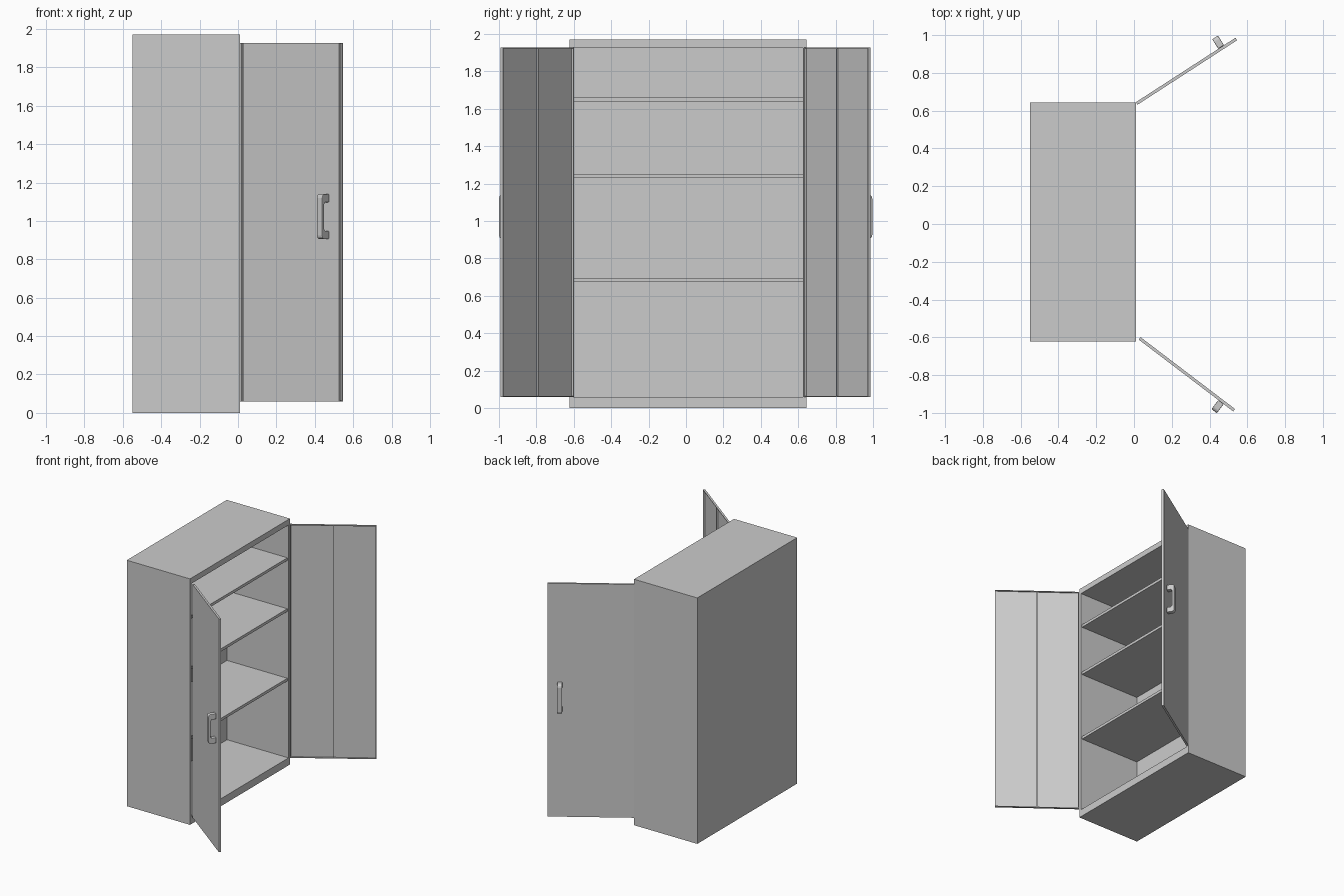
import bpy, bmesh
from mathutils import Matrix, Vector

if "Cube" in bpy.data.objects:
    bpy.data.objects.remove(bpy.data.objects["Cube"])

IDENT = Matrix.Identity(4)


def finish(name, bm, mat=IDENT):
    bm.transform(mat)
    bmesh.ops.recalc_face_normals(bm, faces=bm.faces)
    me = bpy.data.meshes.new(name)
    bm.to_mesh(me)
    bm.free()
    ob = bpy.data.objects.new(name, me)
    bpy.context.collection.objects.link(ob)
    return ob


def add_box(bm, lo, hi):
    lo, hi = Vector(lo), Vector(hi)
    m = Matrix.Translation((lo + hi) / 2) @ Matrix.Diagonal((*(hi - lo), 1))
    bmesh.ops.create_cube(bm, size=1, matrix=m)


def box(name, lo, hi):
    bm = bmesh.new()
    add_box(bm, lo, hi)
    return finish(name, bm)


# cabinet shell: a block with its +x face inset and pushed in
X0, X1, Y0, Y1, H = -0.55, 0.01, -0.622, 0.643, 1.97
IY0, IY1, IZ0, IZ1, BACK = -0.605, 0.625, 0.06, 1.925, -0.535
bm = bmesh.new()
add_box(bm, (X0, Y0, 0), (X1, Y1, H))
front = max(bm.faces, key=lambda f: f.calc_center_median().x)
bmesh.ops.inset_region(bm, faces=[front], thickness=0.01)
for v in front.verts:
    v.co.y = IY0 if v.co.y < 0 else IY1
    v.co.z = IZ0 if v.co.z < 1 else IZ1
ext = bmesh.ops.extrude_discrete_faces(bm, faces=[front])
for v in ext["faces"][0].verts:
    v.co.x = BACK
finish("cabinet_shell", bm)

# shelves
for i, z in enumerate((0.673, 1.23, 1.638)):
    box(f"shelf_{i + 1}", (BACK, IY0, z), (0.0, IY1, z + 0.022))


def door(side, hinge, tip, handle_s):
    """Local frame: x along door, y outward, z up; outer face at y = 0."""
    h, t = Vector((*hinge, 0)), Vector((*tip, 0))
    d = (t - h).normalized()
    n = Vector((-abs(d.y), d.x * (1 if d.y > 0 else -1), 0))
    mat = Matrix.Translation(h) @ Matrix((d, n, (0, 0, 1))).transposed().to_4x4()
    L, T, F = (t - h).length, 0.016, 0.005
    z0, z1 = 0.06, 1.928
    # folded sheet door: skin, edge flanges and middle rib
    bm = bmesh.new()
    add_box(bm, (0, -0.004, z0), (L, 0, z1))
    for x in (0, L / 2 - F / 2, L - F):
        add_box(bm, (x, -T, z0), (x + F, -0.004, z1))
    for z in (z0, z1 - F):
        add_box(bm, (0, -T, z), (L, -0.004, z + F))
    finish(f"{side}_door", bm, mat)
    # bow handle: C-shaped profile extruded along the door
    prof = [(0, 0.905), (0.045, 0.905), (0.056, 0.912), (0.06, 0.925),
            (0.06, 1.12), (0.056, 1.133), (0.045, 1.14), (0, 1.14),
            (0, 1.097), (0.033, 1.097), (0.042, 1.085), (0.042, 0.96),
            (0.033, 0.948), (0, 0.948)]
    bm = bmesh.new()
    f = bm.faces.new([bm.verts.new((handle_s - 0.018, y, z)) for y, z in prof])
    r = bmesh.ops.extrude_face_region(bm, geom=[f])
    bmesh.ops.translate(bm, vec=(0.036, 0, 0),
                        verts=[v for v in r["geom"] if isinstance(v, bmesh.types.BMVert)])
    ob = finish(f"{side}_door_handle", bm, mat)
    bev = ob.modifiers.new("soft_edges", "BEVEL")
    bev.width, bev.segments = 0.004, 2


# the pair of open doors
door("left", (0.025, -0.612), (0.525, -0.992), 0.547)
door("right", (0.01, 0.645), (0.537, 0.986), 0.538)
